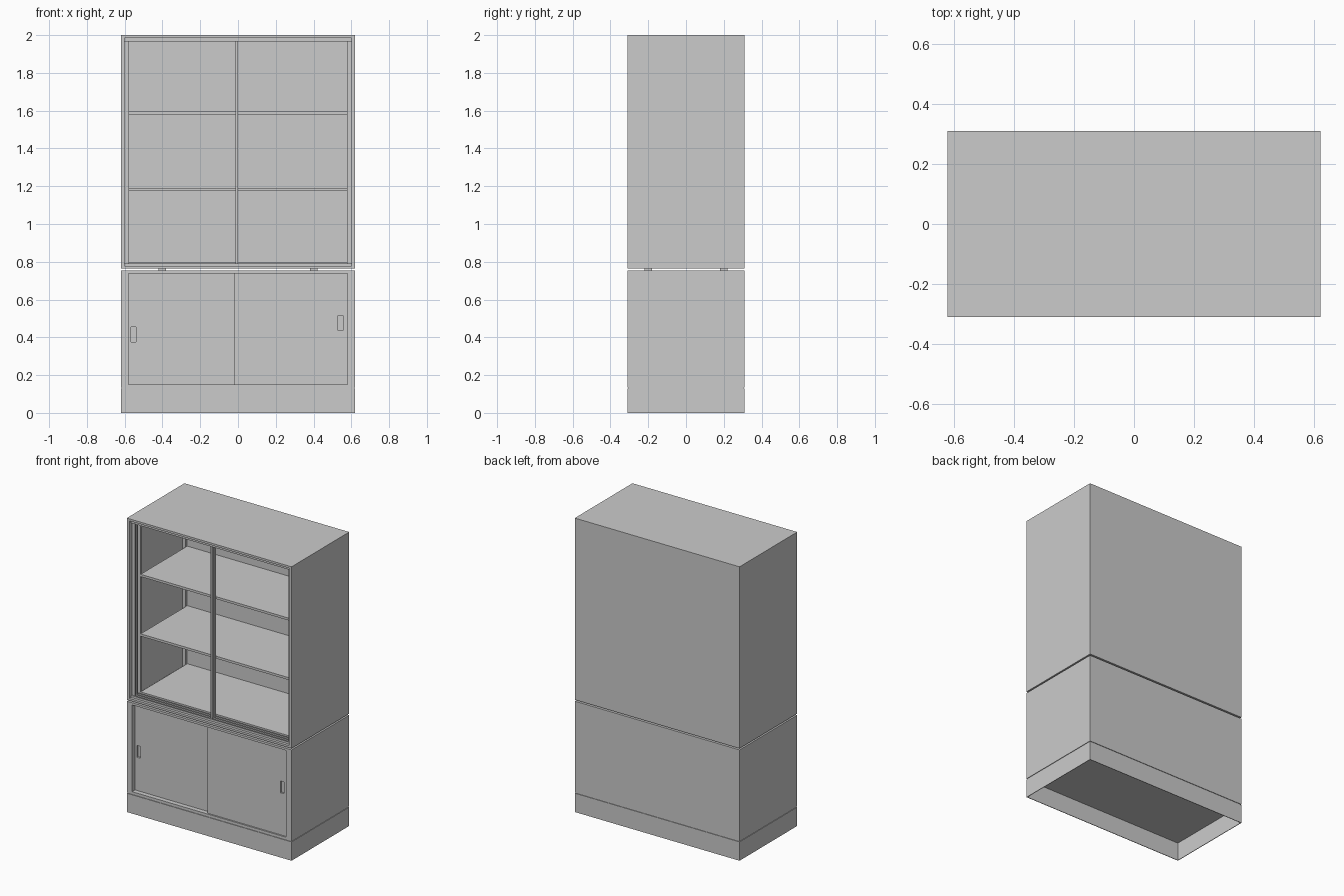
import bpy, bmesh

if "Cube" in bpy.data.objects:
    bpy.data.objects.remove(bpy.data.objects["Cube"])


def box(name, x, y, z):
    """Axis-aligned box from (min, max) ranges."""
    bm = bmesh.new()
    bmesh.ops.create_cube(bm, size=1)
    for v in bm.verts:
        for i, r in enumerate((x, y, z)):
            v.co[i] = r[0] if v.co[i] < 0 else r[1]
    me = bpy.data.meshes.new(name)
    bm.to_mesh(me)
    bm.free()
    ob = bpy.data.objects.new(name, me)
    bpy.context.collection.objects.link(ob)
    return ob


def carcass(name, z0, z1, side, board):
    """Open-fronted cabinet shell: sides, floor, top and back panel."""
    for label, s in (("left", -1), ("right", 1)):
        box(f"{name}_{label}_side", sorted((s * W, s * (W - side))), (-D, D), (z0, z1))
    inner = (side - W, W - side)
    box(f"{name}_floor", inner, (-D, D), (z0, z0 + board))
    box(f"{name}_top", inner, (-D, D), (z1 - board, z1))
    box(f"{name}_back", inner, (D - 0.03, D), (z0 + board, z1 - board))


W, D = 0.62, 0.31

# Hollow plinth, open underneath
T = 0.004
for label, s in (("left", -1), ("right", 1)):
    box(f"plinth_{label}", sorted((s * W, s * (W - T))), (-D, D), (0, 0.128))
for label, s in (("front", -1), ("back", 1)):
    box(f"plinth_{label}", (T - W, W - T), sorted((s * D, s * (D - T))), (0, 0.128))
box("plinth_deck", (T - W, W - T), (T - D, D - T), (0.124, 0.134))

# Cabinet shells
carcass("lower_cabinet", 0.134, 0.754, 0.04, 0.015)
carcass("upper_cabinet", 0.764, 2.0, 0.02, 0.014)

# Spacers in the shadow gap between the cabinets
for sx in (-1, 1):
    for sy in (-1, 1):
        box("spacer_pad", (sx * 0.4 - 0.02, sx * 0.4 + 0.02),
            (sy * 0.2 - 0.02, sy * 0.2 + 0.02), (0.754, 0.764))

# Lower sliding doors with recessed finger pulls
for label, x, y, hx, hz in (("left", (-0.58, 0.02), -0.278, -0.553, 0.415),
                            ("right", (-0.02, 0.58), -0.300, 0.543, 0.475)):
    door = box(f"sliding_door_{label}", x, (y, y + 0.02), (0.149, 0.739))
    cutter = box(f"finger_pull_cutter_{label}", (hx - 0.013, hx + 0.013),
                 (y - 0.01, y + 0.012), (hz - 0.04, hz + 0.04))
    cutter.hide_render = True
    cutter.hide_set(True)
    cut = door.modifiers.new("finger_pull", 'BOOLEAN')
    cut.object = cutter
    cut.solver = 'EXACT'

# Upper door tracks, top and bottom
for i, y in enumerate((-0.292, -0.268, -0.244)):
    box(f"bottom_track_{i}", (-0.6, 0.6), (y, y + 0.008), (0.778, 0.792))
    box(f"top_track_{i}", (-0.6, 0.6), (y, y + 0.008), (1.965, 1.986))

# Upper door stiles: edge channels and meeting stiles
for label, s in (("left", -1), ("right", 1)):
    for i, y in enumerate((-0.284, -0.26)):
        box(f"edge_stile_{label}_{i}", sorted((s * 0.6, s * 0.578)),
            (y, y + 0.012), (0.778, 1.986))
for i, y in enumerate((-0.280, -0.256)):
    box(f"meeting_stile_{i}", (-0.012, 0.0), (y, y + 0.018), (0.785, 1.98))

# Shelf support posts
for label, s in (("left", -1), ("right", 1)):
    for end, y in (("front", -0.22), ("back", 0.262)):
        box(f"shelf_post_{label}_{end}", sorted((s * 0.6, s * 0.58)),
            (y, y + 0.018), (0.778, 1.986))

# Shelves and raised floor
for name, z in (("raised_floor", 0.795), ("middle_shelf", 1.19), ("upper_shelf", 1.595)):
    box(name, (-0.578, 0.578), (-0.222, 0.28), (z - 0.016, z))
